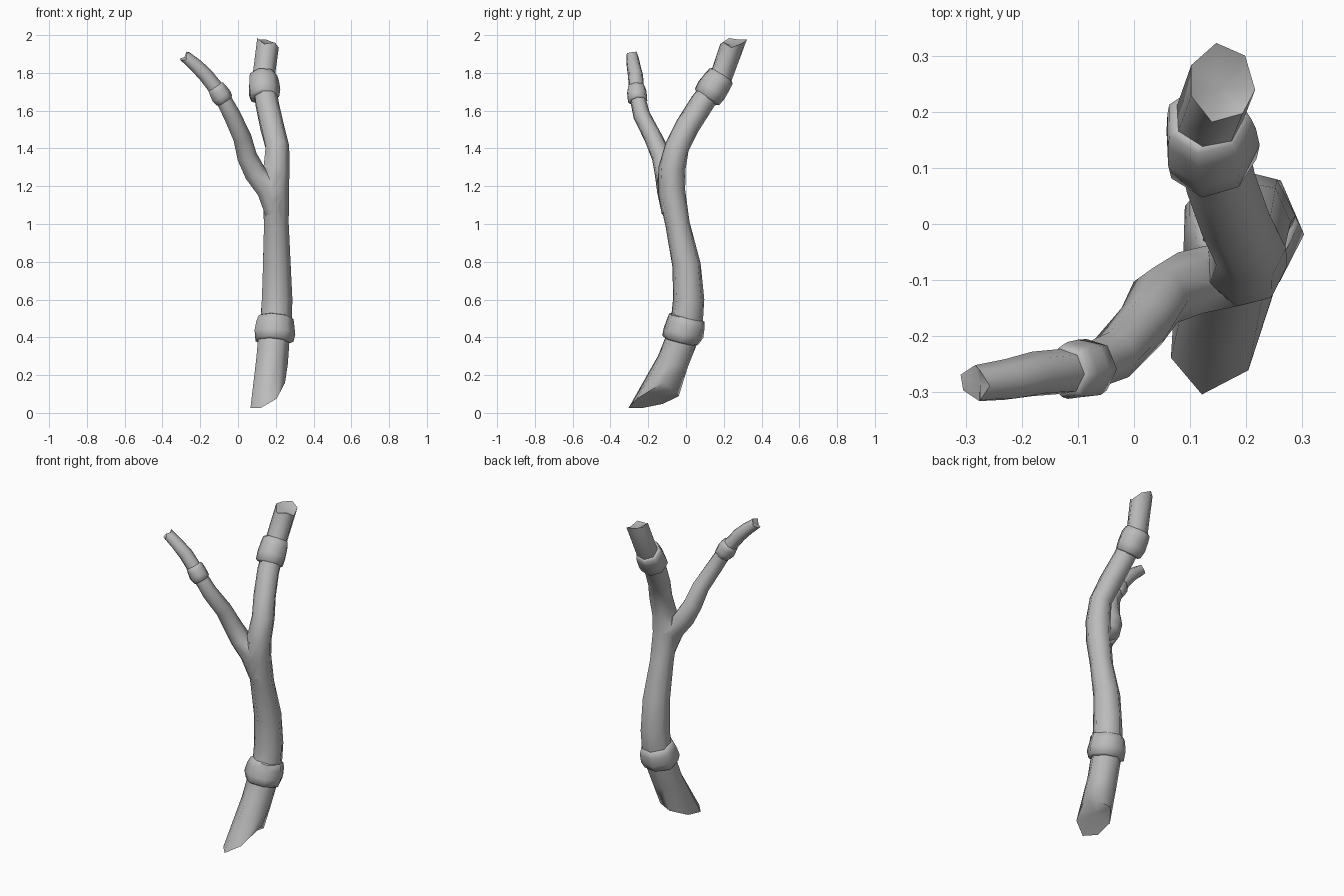
import bpy, bmesh, math, random
from mathutils import Vector

random.seed(4)
SIDES = 7

cube = bpy.data.objects.get("Cube")
if cube:
    bpy.data.objects.remove(cube)

grey = bpy.data.materials.new("bark grey")
grey.use_nodes = True
grey.diffuse_color = (0.5, 0.5, 0.5, 1)
grey.node_tree.nodes["Principled BSDF"].inputs["Base Color"].default_value = (0.5, 0.5, 0.5, 1)


def tube(name, path, start_jag=None, end_jag=None, rough=0.03, recess=0.02, depth=1.0):
    """Sweep a faceted ring along (x, y, z, radius) points; jags shift end rims along the axis."""
    bm = bmesh.new()
    pts = [Vector(p[:3]) for p in path]
    last = len(pts) - 1
    rings, axes = [], []
    for i, (c, p) in enumerate(zip(pts, path)):
        t = (pts[min(i + 1, last)] - pts[max(i - 1, 0)]).normalized()
        u = (Vector((1, 0, 0)) - t * t.x).normalized()
        v = t.cross(u)
        jag = start_jag if i == 0 else end_jag if i == last else None
        ring = []
        for k in range(SIDES):
            a = math.tau * k / SIDES
            r = p[3] * (1 + random.uniform(-rough, rough))
            stretch = depth if i == 0 else 1
            co = c + u * r * math.cos(a) + v * r * stretch * math.sin(a)
            ring.append(bm.verts.new(co + t * (jag[k] if jag else 0)))
        rings.append(ring)
        axes.append(t)
    for a, b in zip(rings, rings[1:]):
        for k in range(SIDES):
            n = (k + 1) % SIDES
            bm.faces.new((a[k], a[n], b[n], b[k]))
    # Broken ends: a fan to a slightly recessed centre
    for ring, inward in ((rings[0], axes[0]), (rings[-1], -axes[-1])):
        mid = sum((w.co for w in ring), Vector()) / SIDES
        hub = bm.verts.new(mid + inward * recess)
        for k in range(SIDES):
            bm.faces.new((ring[k], ring[(k + 1) % SIDES], hub))
    bmesh.ops.recalc_face_normals(bm, faces=bm.faces)
    mesh = bpy.data.meshes.new(name)
    bm.to_mesh(mesh)
    bm.free()
    mesh.materials.append(grey)
    obj = bpy.data.objects.new(name, mesh)
    bpy.context.collection.objects.link(obj)
    return obj


def select(obj):
    bpy.ops.object.select_all(action='DESELECT')
    obj.select_set(True)
    bpy.context.view_layer.objects.active = obj


def smooth(obj, angle=50):
    select(obj)
    bpy.ops.object.shade_smooth_by_angle(angle=math.radians(angle))


def collar(name, low, high, radius):
    """A swollen bark ring around the stem between two points."""
    low, high = Vector(low), Vector(high)
    profile = ((0, 0.82), (0.06, 0.98), (0.35, 1.06), (0.72, 1.02), (0.95, 0.94), (1, 0.78))
    path = [(*low.lerp(high, f), radius * s) for f, s in profile]
    smooth(tube(name, path, rough=0.045, recess=0), 60)


# Main stem, from the slanted broken foot to the upper broken end
stem = tube("main_stem", [
    (0.15, -0.17, 0.06, 0.088), (0.175, -0.07, 0.27, 0.088), (0.188, -0.02, 0.40, 0.087),
    (0.198, 0.005, 0.50, 0.086), (0.204, 0.015, 0.60, 0.084), (0.203, 0.003, 0.78, 0.077),
    (0.2, -0.045, 1.0, 0.068), (0.196, -0.075, 1.17, 0.073), (0.2, -0.075, 1.29, 0.073),
    (0.205, -0.045, 1.41, 0.066), (0.178, 0.01, 1.52, 0.066), (0.15, 0.085, 1.64, 0.064),
    (0.133, 0.185, 1.78, 0.062), (0.155, 0.245, 1.95, 0.064)],
    start_jag=(0.12, 0.1, 0.08, 0.0, -0.07, -0.09, -0.02),
    end_jag=(-0.01, 0.03, 0.05, 0.03, 0.02, -0.02, 0.0), depth=1.25)

# Side limb, rooted inside the stem
limb = tube("side_limb", [
    (0.19, -0.08, 1.06, 0.05), (0.155, -0.095, 1.18, 0.062), (0.09, -0.108, 1.27, 0.06),
    (0.045, -0.13, 1.36, 0.055), (0.02, -0.175, 1.46, 0.05), (-0.035, -0.235, 1.58, 0.046),
    (-0.095, -0.262, 1.69, 0.042), (-0.175, -0.268, 1.79, 0.04), (-0.225, -0.278, 1.84, 0.037),
    (-0.278, -0.285, 1.885, 0.033)],
    end_jag=(0.0, 0.012, 0.0, 0.015, 0.01, -0.01, 0.012), recess=0.01)

# Fuse limb and stem into one branch
select(stem)
union = stem.modifiers.new("fuse", 'BOOLEAN')
union.operation = 'UNION'
union.solver = 'EXACT'
union.object = limb
bpy.ops.object.modifier_apply(modifier="fuse")
bpy.data.objects.remove(limb)
stem.name = "forked_branch"
smooth(stem, 60)

# Bark rings
collar("lower_bark_ring", (0.187, -0.028, 0.375), (0.196, 0.004, 0.51), 0.104)
collar("upper_bark_ring", (0.14, 0.108, 1.665), (0.13, 0.192, 1.79), 0.08)
collar("limb_bark_ring", (-0.072, -0.255, 1.648), (-0.122, -0.264, 1.728), 0.052)
